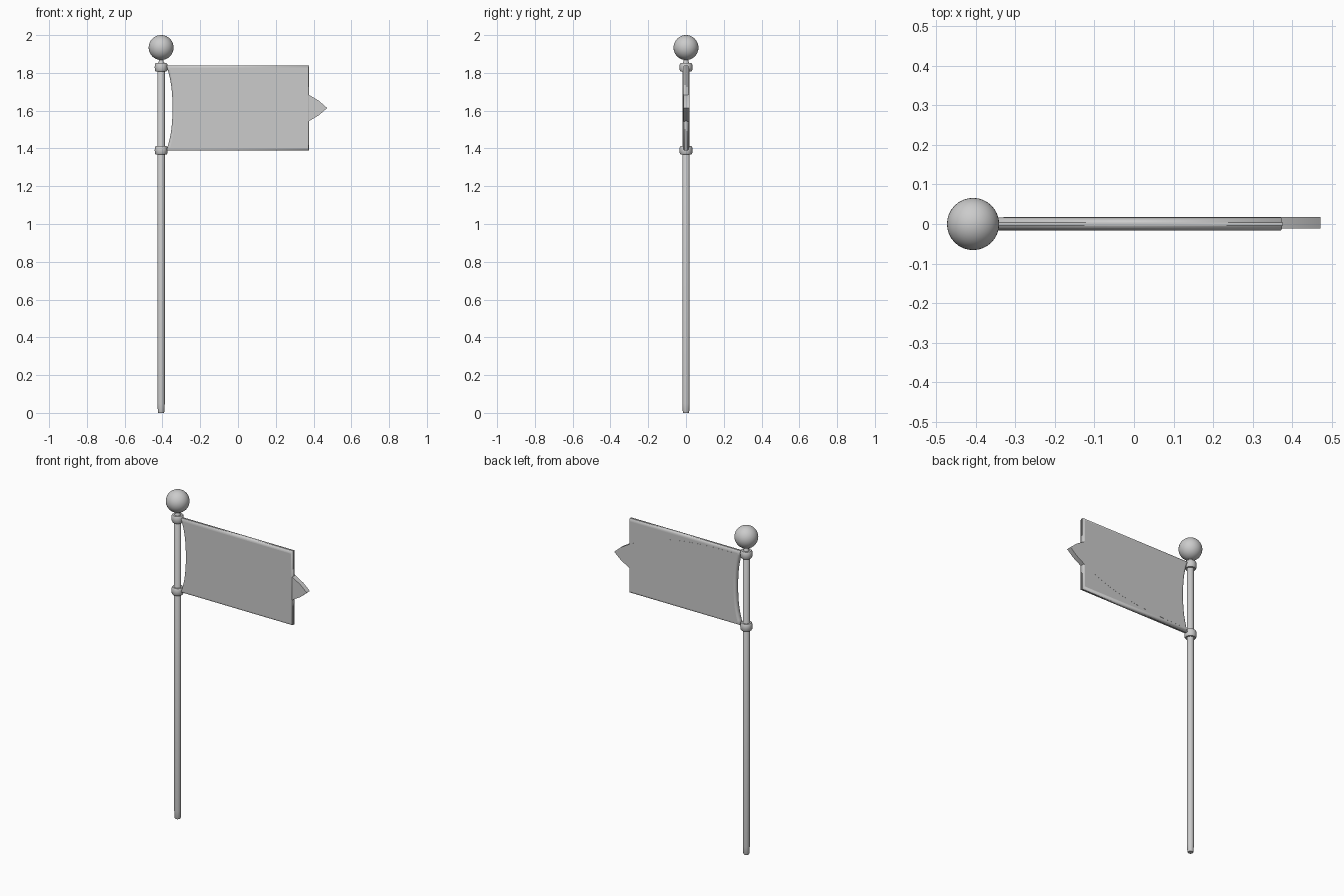
import bpy, bmesh, math

if "Cube" in bpy.data.objects:
    bpy.data.objects.remove(bpy.data.objects["Cube"])

grey = bpy.data.materials.new("light grey")
grey.diffuse_color = (0.6, 0.6, 0.6, 1)
grey.use_nodes = True
grey.node_tree.nodes["Principled BSDF"].inputs["Base Color"].default_value = grey.diffuse_color
POLE_X = -0.407


def finish(name, bm):
    bmesh.ops.recalc_face_normals(bm, faces=bm.faces)
    me = bpy.data.meshes.new(name)
    bm.to_mesh(me)
    bm.free()
    me.materials.append(grey)
    ob = bpy.data.objects.new(name, me)
    bpy.context.collection.objects.link(ob)
    bpy.context.view_layer.objects.active = ob
    bpy.ops.object.select_all(action='DESELECT')
    ob.select_set(True)
    return ob


def lathe(name, profile, n=24):
    """Closed round part from (radius, z) points."""
    bm = bmesh.new()
    rings = [[bm.verts.new((POLE_X + r * math.cos(2 * math.pi * i / n),
                            r * math.sin(2 * math.pi * i / n), z))
              for i in range(n)] for r, z in profile]
    for a, b in zip(rings, rings[1:]):
        for i in range(n):
            j = (i + 1) % n
            bm.faces.new((a[i], a[j], b[j], b[i]))
    bm.faces.new(rings[0])
    bm.faces.new(rings[-1])
    finish(name, bm)
    bpy.ops.object.shade_smooth_by_angle(angle=math.radians(40))


def plate(name, outline, y0, y1):
    """Extrude an (x, z) outline from y0 to y1."""
    bm = bmesh.new()
    face = bm.faces.new([bm.verts.new((x, y0, z)) for x, z in outline])
    new = bmesh.ops.extrude_face_region(bm, geom=[face])["geom"]
    for v in new:
        if isinstance(v, bmesh.types.BMVert):
            v.co.y = y1
    return bm


# Pole with tapered foot and narrow neck
lathe("pole", [(0.015, 0), (0.017, 0.005), (0.0195, 0.05), (0.0195, 1.85),
               (0.012, 1.86), (0.012, 1.89)])

# Rounded collars holding the flag
for name, z in (("lower_collar", 1.39), ("upper_collar", 1.83)):
    lathe(name, [(0.018, z - 0.022), (0.029, z - 0.022), (0.033, z - 0.016),
                 (0.034, z), (0.033, z + 0.016), (0.029, z + 0.022),
                 (0.018, z + 0.022)])

# Ball finial
bm = bmesh.new()
bmesh.ops.create_uvsphere(bm, u_segments=32, v_segments=20, radius=0.066)
bmesh.ops.translate(bm, vec=(POLE_X, 0, 1.934), verts=bm.verts)
finish("finial_ball", bm)
bpy.ops.object.shade_smooth()

# Flag panel, its hoist edge curving away from the pole
MID, HALF = 1.614, 0.226
hoist = []
for i in range(17):
    t = -1 + i / 8
    hoist.append((-0.347 - 0.033 * abs(t) ** 2.5, MID + HALF * t))
bm = plate("flag", hoist + [(0.375, MID + HALF), (0.375, MID - HALF)],
           -0.017, 0.017)
weights = bm.edges.layers.float.new("bevel_weight_edge")
for e in bm.edges:
    a, b = (v.co for v in e.verts)
    if abs(a.y - b.y) < 0.001:                 # rim edges only
        e[weights] = 0.4 if min(a.x, b.x) > 0.37 else 1.0
flag = finish("flag", bm)
bev = flag.modifiers.new("soft_rim", 'BEVEL')
bev.limit_method = 'WEIGHT'
bev.width = 0.014
bev.segments = 4
bpy.ops.object.shade_smooth_by_angle(angle=math.radians(40))

# Pointed pennant set into the flag, tip standing out at the fly end
upper = [(-0.33, 0.208), (-0.2, 0.206), (-0.1, 0.2), (0, 0.19), (0.1, 0.173),
         (0.2, 0.146), (0.3, 0.108), (0.375, 0.07), (0.43, 0.037)]
outline = ([(x, MID + h) for x, h in upper] + [(0.472, MID)]
           + [(x, MID - h) for x, h in reversed(upper)])
finish("pennant", plate("pennant", outline, -0.012, 0.0175))
bpy.ops.object.shade_smooth_by_angle(angle=math.radians(30))
